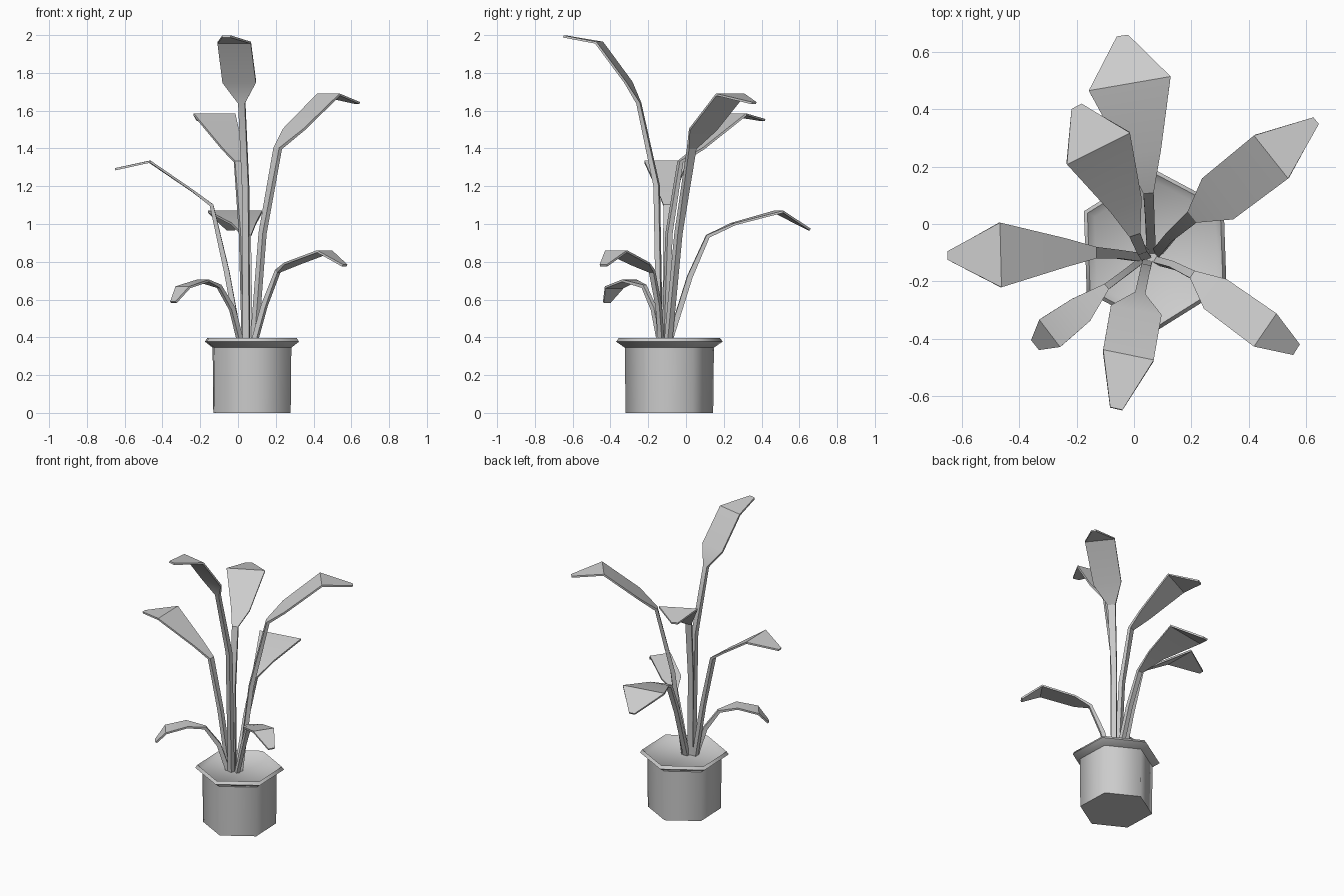
import bpy, bmesh, math
from mathutils import Vector

default = bpy.data.objects.get("Cube")
if default:
    bpy.data.objects.remove(default, do_unlink=True)

# One plain grey for everything
grey = bpy.data.materials.new("plain_grey")
grey.use_nodes = True
grey.diffuse_color = (0.6, 0.6, 0.6, 1)
grey.node_tree.nodes["Principled BSDF"].inputs["Base Color"].default_value = grey.diffuse_color


def finish(name, bm, smooth_angle):
    """Turn a bmesh into a shaded object with the grey material."""
    bmesh.ops.recalc_face_normals(bm, faces=bm.faces[:])
    mesh = bpy.data.meshes.new(name)
    bm.to_mesh(mesh)
    bm.free()
    mesh.materials.append(grey)
    obj = bpy.data.objects.new(name, mesh)
    bpy.context.collection.objects.link(obj)
    bpy.ops.object.select_all(action="DESELECT")
    obj.select_set(True)
    bpy.context.view_layer.objects.active = obj
    bpy.ops.object.shade_smooth_by_angle(angle=math.radians(smooth_angle))
    return obj


def loft(bm, rings):
    """Join successive closed rings of vertices and cap both ends."""
    sides = len(rings[0])
    for lower, upper in zip(rings, rings[1:]):
        for i in range(sides):
            j = (i + 1) % sides
            bm.faces.new((lower[i], lower[j], upper[j], upper[i]))
    bm.faces.new(rings[0])
    bm.faces.new(rings[-1])


def hex_turned(name, profile, centre=(0.074, -0.088), turn=92):
    """Six-sided solid from (radius, height) profile points."""
    bm = bmesh.new()
    rings = []
    for radius, height in profile:
        ring = []
        for i in range(6):
            angle = math.radians(turn + i * 60)
            ring.append(bm.verts.new((centre[0] + radius * math.cos(angle),
                                      centre[1] + radius * math.sin(angle), height)))
        rings.append(ring)
    loft(bm, rings)
    return finish(name, bm, 65)


def leaf(name, stations):
    """Stem and blade in one loft; each station is x, y, z, half width."""
    points = [Vector(s[:3]) for s in stations]
    last = len(points) - 1
    bm = bmesh.new()
    rings = []
    for i, (point, station) in enumerate(zip(points, stations)):
        before = points[max(i - 1, 0)]
        after = points[min(i + 1, last)]
        along = (after - before).normalized()
        # The side vector stays level, so the blade does not roll
        heading = points[max(min(i + 1, last), 3)] - before
        side = Vector((-heading.y, heading.x, 0)).normalized()
        normal = side.cross(along).normalized()
        half_thick = 0.014 if i < 2 else 0.01 if i == 2 else 0.006
        across = side * station[3]
        up = normal * half_thick
        corners = (across + up, across - up, -across - up, up - across)
        rings.append([bm.verts.new(point + c) for c in corners])
    loft(bm, rings)
    return finish(name, bm, 30)


# Pot: body, flared rim and soil
hex_turned("pot_body", [(0.232, 0), (0.236, 0.347)])
hex_turned("pot_rim", [(0.236, 0.345), (0.282, 0.377), (0.268, 0.397),
                       (0.24, 0.372)])

# Leaves: root, stem bend, blade base, two wide stations, tip
leaf("tall_front_leaf", [
    (0.045, -0.14, 0.37, 0.017), (0.04, -0.155, 1.2, 0.017),
    (0.02, -0.25, 1.64, 0.018), (0.007, -0.305, 1.75, 0.09),
    (-0.02, -0.46, 1.96, 0.09), (-0.062, -0.645, 1.993, 0.022)])
leaf("back_leaf", [
    (0.06, -0.09, 0.37, 0.016), (0.055, 0.02, 0.72, 0.016),
    (0.05, 0.115, 0.935, 0.018), (0.03, 0.25, 1.0, 0.065),
    (-0.015, 0.49, 1.065, 0.145), (-0.04, 0.655, 0.97, 0.02)])
leaf("back_right_leaf", [
    (0.04, -0.11, 0.37, 0.017), (0.025, -0.09, 0.95, 0.017),
    (0, -0.03, 1.33, 0.02), (-0.03, 0.07, 1.4, 0.06),
    (-0.125, 0.265, 1.58, 0.123), (-0.2, 0.41, 1.55, 0.02)])
leaf("right_leaf", [
    (0.01, -0.115, 0.37, 0.015), (-0.06, -0.105, 0.75, 0.015),
    (-0.14, -0.1, 1.1, 0.02), (-0.24, -0.1, 1.175, 0.05),
    (-0.467, -0.108, 1.33, 0.113), (-0.65, -0.11, 1.29, 0.015)])
leaf("back_left_leaf", [
    (0.085, -0.095, 0.37, 0.017), (0.13, -0.04, 0.95, 0.017),
    (0.21, 0.03, 1.4, 0.025), (0.295, 0.09, 1.5, 0.09),
    (0.48, 0.235, 1.685, 0.096), (0.635, 0.36, 1.64, 0.015)])
leaf("front_left_leaf", [
    (0.085, -0.13, 0.37, 0.012), (0.14, -0.145, 0.57, 0.012),
    (0.21, -0.18, 0.75, 0.015), (0.285, -0.245, 0.79, 0.065),
    (0.458, -0.37, 0.855, 0.07), (0.565, -0.437, 0.78, 0.022)])
leaf("front_right_leaf", [
    (0.015, -0.135, 0.37, 0.012), (-0.03, -0.17, 0.55, 0.011),
    (-0.1, -0.222, 0.67, 0.012), (-0.185, -0.3, 0.7, 0.05),
    (-0.292, -0.38, 0.665, 0.06), (-0.342, -0.42, 0.585, 0.022)])
